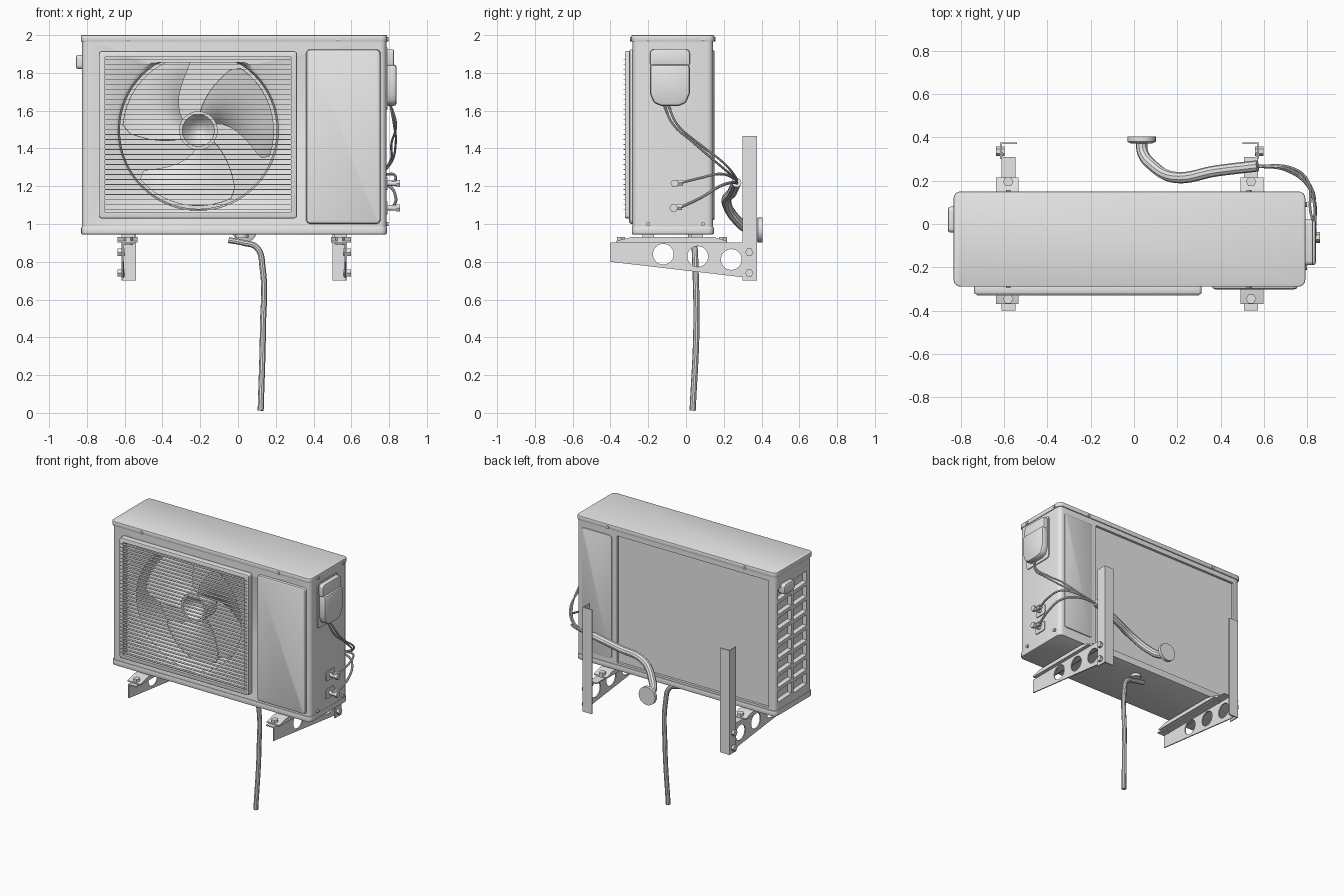
import bpy, bmesh, math
from mathutils import Vector

if "Cube" in bpy.data.objects:
    bpy.data.objects.remove(bpy.data.objects["Cube"])

grey = bpy.data.materials.new("light_grey")
grey.diffuse_color = (0.8, 0.8, 0.8, 1)
grey.use_nodes = True
grey.node_tree.nodes["Principled BSDF"].inputs["Base Color"].default_value = grey.diffuse_color


def activate(ob):
    bpy.ops.object.select_all(action='DESELECT')
    ob.select_set(True)
    bpy.context.view_layer.objects.active = ob


def finish(ob, angle=35):
    """Apply modifiers, assign the material and shade."""
    activate(ob)
    bpy.ops.object.convert(target='MESH')
    ob.data.materials.clear()
    ob.data.materials.append(grey)
    bpy.ops.object.shade_smooth_by_angle(angle=math.radians(angle))
    return ob


def from_bm(name, bm):
    bmesh.ops.recalc_face_normals(bm, faces=bm.faces)
    me = bpy.data.meshes.new(name)
    bm.to_mesh(me)
    bm.free()
    ob = bpy.data.objects.new(name, me)
    bpy.context.collection.objects.link(ob)
    return ob


def prism(name, pts, axis, lo, hi, bevel=0.0, cutters=()):
    """Extrude a 2D outline along an axis, bevel it, then cut holes."""
    place = {'x': lambda a, b, t: (t, a, b), 'y': lambda a, b, t: (a, t, b),
             'z': lambda a, b, t: (a, b, t)}[axis]
    bm = bmesh.new()
    ends = [[bm.verts.new(place(a, b, t)) for a, b in pts] for t in (lo, hi)]
    n = len(pts)
    bm.faces.new(ends[0])
    bm.faces.new(ends[1][::-1])
    for i in range(n):
        j = (i + 1) % n
        bm.faces.new((ends[0][i], ends[0][j], ends[1][j], ends[1][i]))
    ob = from_bm(name, bm)
    if bevel:
        m = ob.modifiers.new("bevel", 'BEVEL')
        m.width, m.segments, m.limit_method = bevel, 2, 'ANGLE'
    for c in cutters:
        m = ob.modifiers.new("cut", 'BOOLEAN')
        m.operation, m.solver, m.object = 'DIFFERENCE', 'EXACT', c
    finish(ob)
    for c in cutters:
        bpy.data.objects.remove(c)
    return ob


def rect(a0, a1, b0, b1, r=0.0, n=4):
    if r == 0:
        return [(a0, b0), (a1, b0), (a1, b1), (a0, b1)]
    pts = []
    for k, (ca, cb) in enumerate(((a1 - r, b1 - r), (a0 + r, b1 - r), (a0 + r, b0 + r), (a1 - r, b0 + r))):
        for i in range(n + 1):
            t = math.pi / 2 * (k + i / n)
            pts.append((ca + r * math.cos(t), cb + r * math.sin(t)))
    return pts


def circle(a, b, r, n=24):
    return [(a + r * math.cos(2 * math.pi * i / n), b + r * math.sin(2 * math.pi * i / n)) for i in range(n)]


def box(name, x, y, z, bevel=0.0, cutters=()):
    return prism(name, rect(*x, *y), 'z', *z, bevel, cutters)


def lathe(name, profile, cx, cz, n=48, top=9.0):
    """Revolve (radius, y) points around a y axis, flattened above top."""
    bm = bmesh.new()
    rings = [[bm.verts.new((cx + r * math.cos(2 * math.pi * i / n), y,
                            min(top, cz + r * math.sin(2 * math.pi * i / n)))) for i in range(n)]
             for r, y in profile]
    for a, b in zip(rings, rings[1:]):
        for i in range(n):
            j = (i + 1) % n
            bm.faces.new((a[i], a[j], b[j], b[i]))
    bm.faces.new(rings[0])
    bm.faces.new(rings[-1][::-1])
    return finish(from_bm(name, bm))


def tube(name, pts, r):
    cu = bpy.data.curves.new(name, 'CURVE')
    cu.dimensions, cu.bevel_depth, cu.bevel_resolution = '3D', r, 3
    cu.use_fill_caps, cu.resolution_u = True, 8
    sp = cu.splines.new('BEZIER')
    sp.bezier_points.add(len(pts) - 1)
    for bp, p in zip(sp.bezier_points, pts):
        bp.co = Vector(p)
        bp.handle_left_type = bp.handle_right_type = 'AUTO'
    ob = bpy.data.objects.new(name, cu)
    bpy.context.collection.objects.link(ob)
    return finish(ob)


FX, FZ = -0.21, 1.495  # fan centre

# Cabinet with fan chamber, rear coil recess and side vents
cuts = [lathe("chamber_cut", [(0.45, -0.4), (0.45, -0.285), (0.425, -0.27), (0.415, -0.24), (0.415, -0.04)],
              FX, FZ, 64, 1.855),
        box("coil_cut", (-0.77, 0.46), (0.125, 0.3), (1.0, 1.93))]
for row in range(8):
    z = 1.04 + row * 0.107
    for y0, y1 in ((-0.22, -0.065), (-0.045, 0.11)):
        cuts.append(prism("vent_cut", [(y0, z + 0.01), (y1, z), (y1, z + 0.08), (y0, z + 0.09)], 'x', -0.9, -0.79))
prism("cabinet", rect(-0.825, 0.785, -0.282, 0.143, 0.03), 'z', 0.96, 1.98, 0, cuts)
prism("lid", rect(-0.832, 0.79, -0.289, 0.15, 0.032), 'z', 1.965, 2.0, 0.006)
prism("base_pan", rect(-0.83, 0.788, -0.287, 0.148, 0.032), 'z', 0.945, 0.985, 0.006)
prism("front_service_panel", rect(0.36, 0.755, 1.0, 1.925, 0.025), 'y', -0.301, -0.27, 0.014)
prism("rear_service_panel", rect(0.5, 0.745, 1.02, 1.92, 0.02), 'y', 0.13, 0.15, 0.005)
prism("side_handle", rect(-0.04, 0.08, 1.82, 1.895, 0.02), 'x', -0.858, -0.80, 0.012)

# Lid screws
for x in (-0.58, 0.53):
    for y in (-0.296, 0.143):
        prism("lid_screw", circle(x, 1.978, 0.011, 8), 'y', y, y + 0.014)
for y in (-0.2, 0.09):
    for z in (1.0, 1.978):
        prism("side_screw", circle(y, z, 0.011, 8), 'x', 0.78, 0.797)

# Grille: frame with thin horizontal slats
hole = prism("grille_cut", rect(-0.705, 0.28, 1.06, 1.885), 'y', -0.5, 0)
prism("grille_frame", rect(-0.737, 0.312, 1.03, 1.915, 0.015), 'y', -0.324, -0.275, 0.008, [hole])
for i in range(31):
    z = 1.075 + i * 0.0265
    box("grille_slat", (-0.725, 0.3), (-0.33, -0.312), (z, z + 0.003))

# Fan: hub, motor and three swept, twisted blades
lathe("fan_hub", [(0.012, -0.14), (0.05, -0.165), (0.085, -0.215), (0.102, -0.215), (0.102, -0.09)], FX, FZ)
lathe("fan_motor", [(0.07, -0.1), (0.07, -0.035)], FX, FZ, 24)
for k in range(3):
    bm = bmesh.new()
    NR, NA = 8, 10
    grid = []
    for i in range(NR + 1):
        u = i / NR
        r = 0.095 + 0.305 * u
        mid = math.radians(18 + 120 * k + 38 * (1 - u) ** 1.5)
        half = math.radians(30 + 13 * math.sin(math.pi * min(1, u * 1.1) / 2))
        if i == NR:
            half *= 0.88
        row = []
        for j in range(NA + 1):
            t = 2 * j / NA - 1
            a = mid + half * t
            y = -0.15 - (0.05 + 0.015 * u) * t + 0.015 * t * t
            row.append(bm.verts.new((FX + r * math.cos(a), y, FZ + r * math.sin(a))))
        grid.append(row)
    for a, b in zip(grid, grid[1:]):
        for j in range(NA):
            bm.faces.new((a[j], a[j + 1], b[j + 1], b[j]))
    blade = from_bm("fan_blade", bm)
    blade.modifiers.new("thickness", 'SOLIDIFY').thickness = 0.008
    finish(blade, 50)

# Electrical cover on the right side
prism("cover_plate", rect(-0.205, 0.03, 1.605, 1.935, 0.02), 'x', 0.77, 0.792)
prism("cover_top", rect(-0.19, 0.02, 1.83, 1.925, 0.02), 'x', 0.78, 0.825, 0.008)
prism("cover_body", [(-0.17, 1.64), (-0.13, 1.625), (-0.04, 1.625), (0.0, 1.64), (0.02, 1.69), (0.02, 1.845),
                     (-0.19, 1.845), (-0.19, 1.69)], 'x', 0.78, 0.84, 0.016)

# Service valves
for y, z in ((-0.06, 1.215), (-0.065, 1.085)):
    prism("valve_plate", rect(y - 0.045, y + 0.05, z - 0.035, z + 0.035, 0.012), 'x', 0.78, 0.792)
    prism("valve_stem", circle(y, z, 0.014, 12), 'x', 0.78, 0.845)
    prism("valve_cap", circle(y, z, 0.022, 6), 'x', 0.838, 0.858)
    prism("valve_nut", circle(0.825, z + 0.004, 0.017, 6), 'y', y - 0.01, y + 0.045)

# Copper lines, cables, insulated wall pipe and its flange
JOIN = (0.56, 0.268, 1.215)
tube("upper_pipe", [(0.825, -0.02, 1.22), (0.835, 0.08, 1.245), (0.81, 0.18, 1.265), (0.71, 0.255, 1.24), JOIN], 0.007)
tube("lower_pipe", [(0.825, -0.025, 1.09), (0.835, 0.08, 1.14), (0.80, 0.18, 1.2), (0.70, 0.25, 1.22), JOIN], 0.008)
for d in (0, 0.022):
    tube("cable", [(0.805, -0.12 + d, 1.64), (0.825 + d / 2, -0.07 + d, 1.53), (0.835 - d, 0.04 + d, 1.43),
                   (0.80, 0.18 + d, 1.31 + d / 2), (0.72, 0.25 + d / 2, 1.25), JOIN], 0.006)
tube("insulated_pipe", [(0.57, 0.268, 1.22), (0.38, 0.245, 1.17), (0.19, 0.215, 1.11), (0.085, 0.27, 1.02),
                        (0.04, 0.33, 0.975), (0.035, 0.39, 0.968)], 0.026)
lathe("wall_flange", [(0.05, 0.372), (0.066, 0.38), (0.066, 0.404)], 0.035, 0.968, 24)

# Drain spout and hose
prism("drain_spout", circle(0.02, 0.045, 0.035, 16), 'z', 0.925, 0.95)
tube("drain_hose", [(-0.05, 0.04, 0.915), (0.03, 0.04, 0.9), (0.1, 0.045, 0.875), (0.13, 0.05, 0.77),
                    (0.132, 0.055, 0.45), (0.12, 0.035, 0.012)], 0.0165)

# Wall brackets, mirrored left and right
for s in (-1, 1):
    def span(a, b):
        """x range measured from the outer face of a bracket inwards"""
        return tuple(sorted((-0.02 + s * (0.597 - a), -0.02 + s * (0.597 - b))))

    holes = [prism("hole_cut", circle(y, z, 0.055), 'x', -1, 1)
             for y, z in ((-0.12, 0.84), (0.062, 0.828), (0.24, 0.812))]
    prism("bracket_arm", [(-0.4, 0.8), (0.33, 0.715), (0.33, 0.9), (-0.4, 0.9)], 'x', *span(0.006, 0.014), 0, holes)
    box("bracket_top", span(0.006, 0.07), (-0.4, 0.31), (0.893, 0.901))
    box("bracket_post_side", span(0, 0.008), (0.3, 0.376), (0.7, 1.465))
    box("bracket_post_back", span(0, 0.077), (0.368, 0.376), (0.7, 1.465))
    for z in (0.74, 0.85):
        prism("post_bolt", circle(0.335, z, 0.022, 6), 'x', *span(-0.02, 0.02))
    # Foot rail under the cabinet with its mounting bolts
    prism("foot_rail", [(-0.37, 0.901), (0.215, 0.901), (0.215, 0.91), (0.15, 0.93), (-0.29, 0.93), (-0.37, 0.91)],
          'x', *span(-0.02, 0.085))
    xc = -0.02 + s * 0.56
    for y in (-0.2, 0.06):
        box("rail_pad", span(0.0, 0.07), (y - 0.03, y + 0.03), (0.925, 0.95))
    for y in (-0.345, 0.195):
        prism("foot_bolt", circle(xc, y, 0.024, 6), 'z', 0.89, 0.932)
